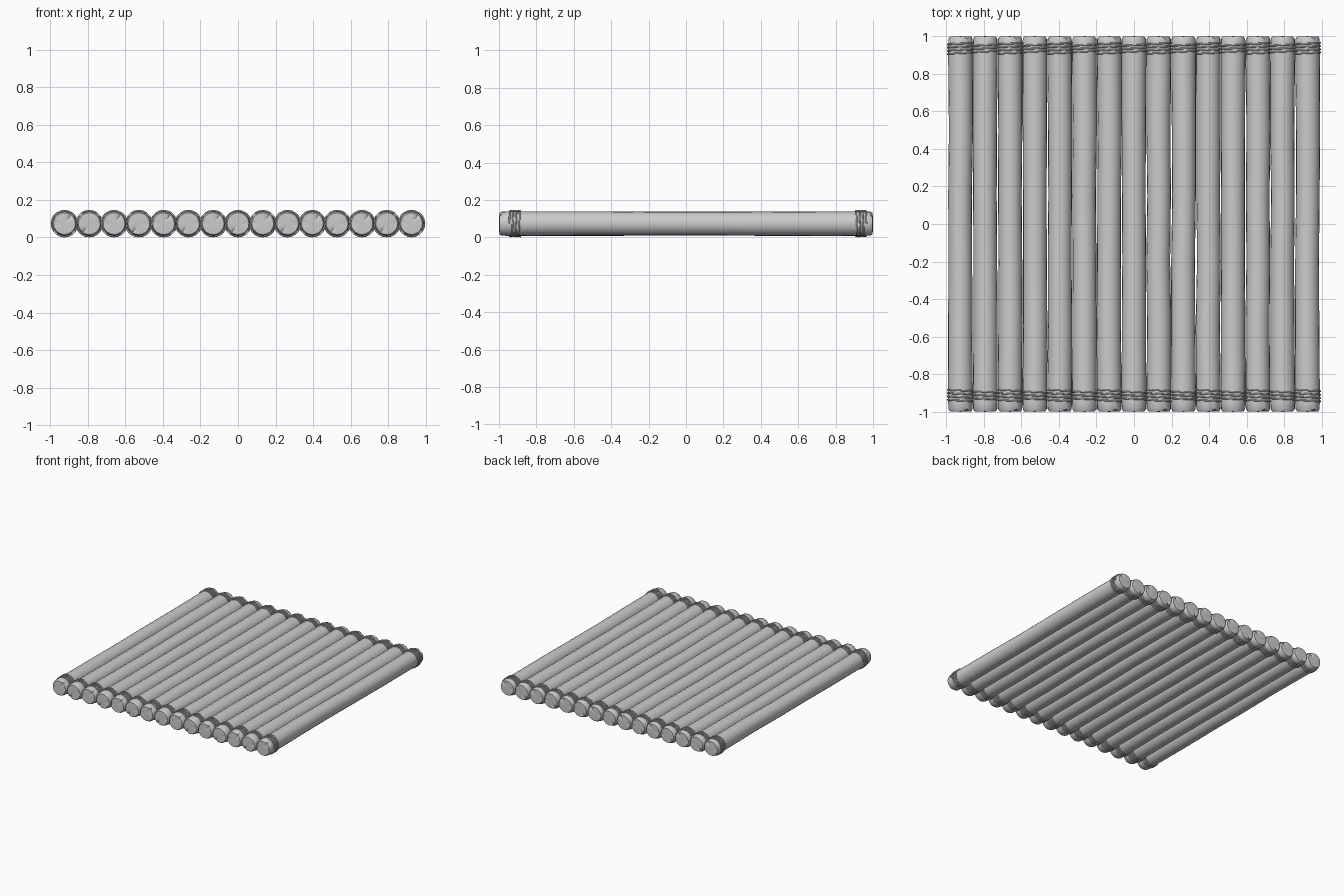
import bpy, bmesh, math, random

if "Cube" in bpy.data.objects:
    bpy.data.objects.remove(bpy.data.objects["Cube"])

random.seed(4)
COUNT, STEP, SIDES = 15, 0.132, 20
RADIUS, HEIGHT = 0.0655, 0.0735


def make_log(name, x, flip):
    """Slightly wobbly log with bevelled, split ends."""
    bm = bmesh.new()
    stations = [(-0.998, 0.88), (-0.985, 0.98), (-0.95, 1), (-0.87, 1),
                (-0.55, 0.985), (-0.2, 0.965), (0.15, 0.96), (0.5, 0.98),
                (0.88, 1), (0.95, 1), (0.985, 0.98), (0.998, 0.88)]
    rings = []
    for y, s in stations:
        free = abs(y) < 0.8
        dx = random.uniform(-0.003, 0.003) if free else 0
        dz = random.uniform(-0.0015, 0.0015) if free else 0
        r = RADIUS * s
        ring = []
        for i in range(SIDES):
            a = math.tau * i / SIDES
            ring.append(bm.verts.new((x + dx + r * math.cos(a), y, HEIGHT + dz + r * math.sin(a))))
        rings.append(ring)
    for a, b in zip(rings, rings[1:]):
        for i in range(SIDES):
            j = (i + 1) % SIDES
            bm.faces.new((a[i], b[i], b[j], a[j]))
    # end caps, each with a wedge-shaped crack
    for ring, side in ((rings[0], -1), (rings[-1], 1)):
        centre = bm.verts.new((x, side * 1.0, HEIGHT))
        for i in range(SIDES):
            bm.faces.new((ring[i], ring[(i + 1) % SIDES], centre))
        crack = 13 if flip else 3
        ring[crack].co.y -= side * 0.012
        ring[(crack + 7) % SIDES].co.y -= side * 0.006
    bmesh.ops.recalc_face_normals(bm, faces=bm.faces)
    mesh = bpy.data.meshes.new(name)
    bm.to_mesh(mesh)
    bm.free()
    obj = bpy.data.objects.new(name, mesh)
    bpy.context.collection.objects.link(obj)
    bpy.ops.object.select_all(action='DESELECT')
    obj.select_set(True)
    bpy.context.view_layer.objects.active = obj
    bpy.ops.object.shade_smooth_by_angle(angle=math.radians(35))


def make_binding(name, x, y0, y1, phase):
    """Rope coil wound three and a half turns around a log end."""
    curve = bpy.data.curves.new(name, 'CURVE')
    curve.dimensions = '3D'
    curve.bevel_depth = 0.0045
    curve.bevel_resolution = 1
    curve.use_fill_caps = True
    n, turns = 70, 3.5
    spline = curve.splines.new('POLY')
    spline.points.add(n)
    for i, p in enumerate(spline.points):
        t = i / n
        a = phase + math.tau * turns * t
        r = RADIUS + 0.0033
        p.co = (x + r * math.cos(a), y0 + (y1 - y0) * t, HEIGHT + r * math.sin(a), 1)
    obj = bpy.data.objects.new(name, curve)
    bpy.context.collection.objects.link(obj)


# row of logs, each bound at both ends
for k in range(COUNT):
    x = (k - (COUNT - 1) / 2) * STEP
    make_log(f"log_{k + 1}", x, k % 2 == 1)
    phase = math.pi * (k % 2)
    make_binding(f"front_rope_{k + 1}", x, -0.945, -0.882, phase)
    make_binding(f"back_rope_{k + 1}", x, 0.965, 0.905, phase)
